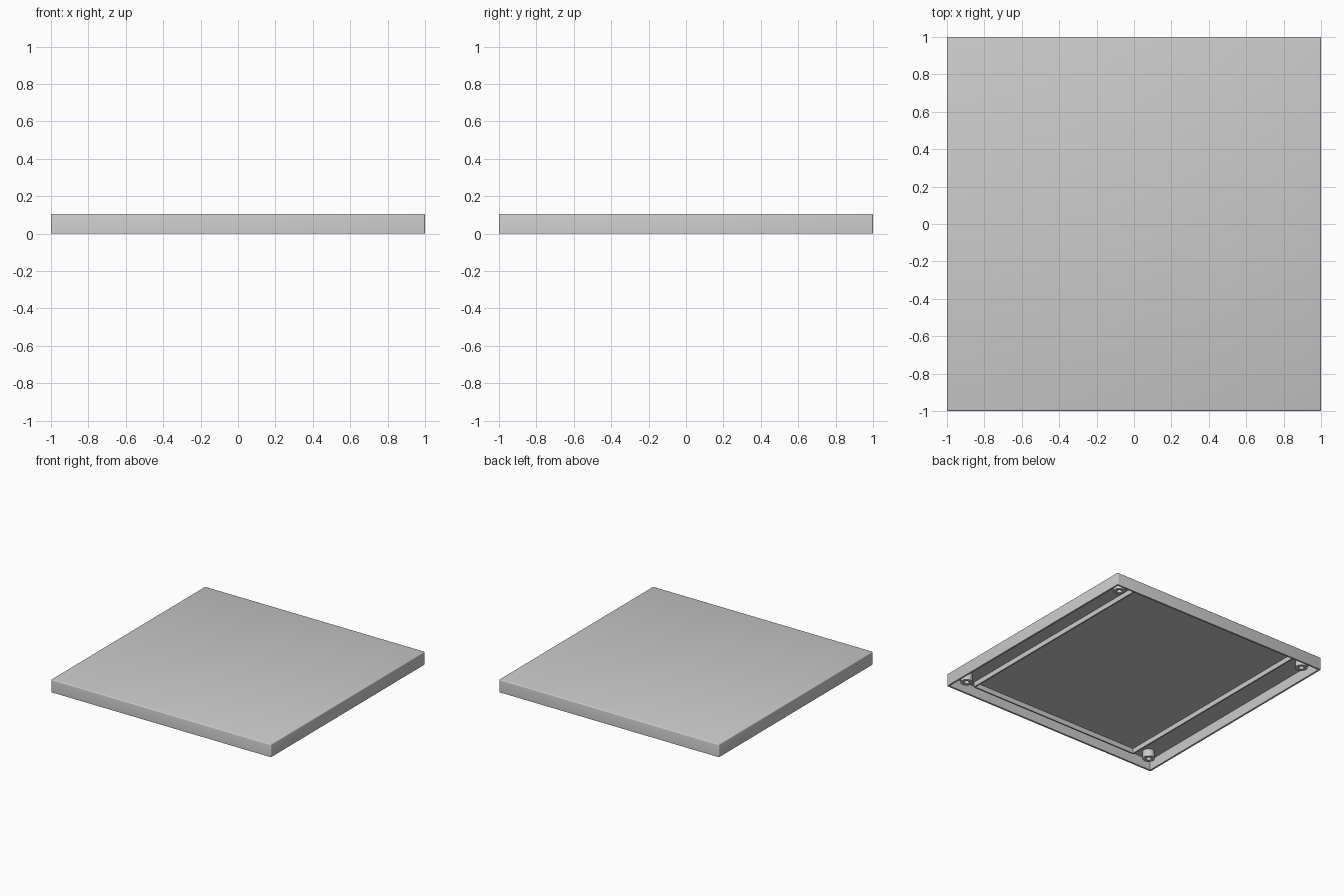
import bpy
import bmesh
from mathutils import Matrix, Vector

if "Cube" in bpy.data.objects:
    bpy.data.objects.remove(bpy.data.objects["Cube"])

HEIGHT = 0.105
CEILING = 0.085
WALL = 0.015
POST = 0.895
RIB_X, RIB_Y = 0.78, 0.94
RIB_THICK = 0.012
RIB_BOTTOM = 0.045

grey = bpy.data.materials.new("plain grey")
grey.use_nodes = True
grey.diffuse_color = (0.6, 0.6, 0.6, 1)
grey.node_tree.nodes["Principled BSDF"].inputs["Base Color"].default_value = (0.6, 0.6, 0.6, 1)


def add_object(name, bm):
    bmesh.ops.recalc_face_normals(bm, faces=bm.faces)
    mesh = bpy.data.meshes.new(name)
    bm.to_mesh(mesh)
    bm.free()
    mesh.materials.append(grey)
    obj = bpy.data.objects.new(name, mesh)
    bpy.context.collection.objects.link(obj)
    return obj


def add_box(bm, size, centre):
    matrix = Matrix.Translation(centre) @ Matrix.Diagonal((*size, 1))
    return bmesh.ops.create_cube(bm, size=1, matrix=matrix)["verts"]


# Shallow cover, hollowed from below, with softened outer edges
bm = bmesh.new()
add_box(bm, (2, 2, HEIGHT), (0, 0, HEIGHT / 2))
outer_edges = [e for e in bm.edges if max(v.co.z for v in e.verts) > HEIGHT / 2]
bmesh.ops.bevel(bm, geom=outer_edges, offset=0.008, segments=3,
                profile=0.5, affect='EDGES')
bm.normal_update()
underside = min(bm.faces, key=lambda f: f.calc_center_median().z)
bmesh.ops.inset_region(bm, faces=[underside], thickness=WALL)
roof = bmesh.ops.extrude_discrete_faces(bm, faces=[underside])["faces"][0]
bmesh.ops.translate(bm, verts=roof.verts, vec=Vector((0, 0, CEILING)))
cover = add_object("cover", bm)

# Low rectangular rib frame on the underside
bm = bmesh.new()
rib_height = CEILING + 0.005 - RIB_BOTTOM
rib_z = RIB_BOTTOM + rib_height / 2
for side in (-1, 1):
    add_box(bm, (RIB_THICK, 2 * RIB_Y, rib_height), (side * RIB_X, 0, rib_z))
    add_box(bm, (2 * RIB_X, RIB_THICK, rib_height), (0, side * RIB_Y, rib_z))
add_object("underside_ribs", bm)


# Hollow screw post: a closed profile spun around its axis
def add_post(name, x, y):
    bm = bmesh.new()
    outer, inner, bottom, top = 0.046, 0.02, 0.024, CEILING + 0.005
    profile = [(inner, top), (inner, bottom), (outer, bottom), (outer, top)]
    verts = [bm.verts.new((x + r, y, z)) for r, z in profile]
    edges = [bm.edges.new(pair) for pair in zip(verts, verts[1:])]
    bmesh.ops.spin(bm, geom=verts + edges, cent=(x, y, 0), axis=(0, 0, 1),
                   angle=6.283185, steps=32)
    bmesh.ops.remove_doubles(bm, verts=bm.verts, dist=0.0005)
    return add_object(name, bm)


smooth_parts = [cover]
for end, y in (("front", -POST), ("back", POST)):
    for side, x in (("left", POST), ("right", -POST)):
        smooth_parts.append(add_post(f"{end}_{side}_screw_post", x, y))

# Smooth the rounded faces while keeping the corners crisp
bpy.ops.object.select_all(action='DESELECT')
for obj in smooth_parts:
    obj.select_set(True)
bpy.context.view_layer.objects.active = cover
bpy.ops.object.shade_smooth_by_angle(angle=0.6)
